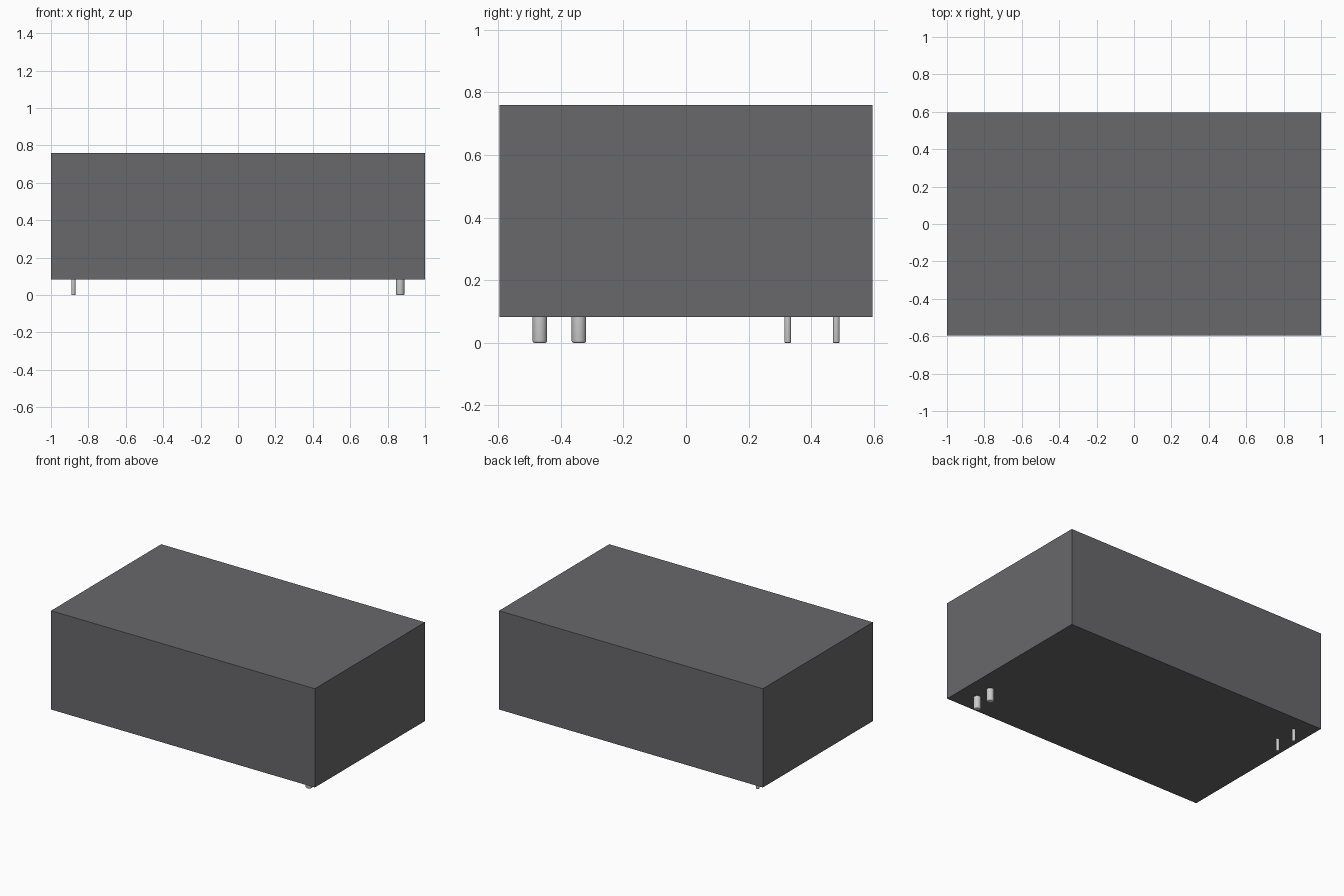
import bpy
import bmesh
from math import radians
from mathutils import Matrix

if "Cube" in bpy.data.objects:
    bpy.data.objects.remove(bpy.data.objects["Cube"])

BOTTOM, TOP = 0.083, 0.76


def finish(bm, name, material=None):
    mesh = bpy.data.meshes.new(name)
    bm.to_mesh(mesh)
    bm.free()
    obj = bpy.data.objects.new(name, mesh)
    bpy.context.collection.objects.link(obj)
    if material:
        mesh.materials.append(material)
    return obj


def add_pin(name, x, y, radius):
    """Round contact pin with a softened lower tip."""
    height = BOTTOM + 0.005
    bm = bmesh.new()
    bmesh.ops.create_cone(bm, cap_ends=True, segments=32, radius1=radius,
                          radius2=radius, depth=height,
                          matrix=Matrix.Translation((x, y, height / 2)))
    tip = [e for e in bm.edges if all(v.co.z < 0.001 for v in e.verts)]
    bmesh.ops.bevel(bm, geom=tip, offset=radius * 0.25, segments=3,
                    profile=0.5, affect='EDGES')
    obj = finish(bm, name)
    bpy.ops.object.select_all(action='DESELECT')
    obj.select_set(True)
    bpy.context.view_layer.objects.active = obj
    bpy.ops.object.shade_smooth_by_angle(angle=radians(35))


# Dark plastic housing
plastic = bpy.data.materials.new("dark_plastic")
plastic.diffuse_color = (0.14, 0.14, 0.15, 1)
plastic.use_nodes = True
plastic.node_tree.nodes["Principled BSDF"].inputs["Base Color"].default_value = plastic.diffuse_color
bm = bmesh.new()
bmesh.ops.create_cube(bm, size=1, matrix=Matrix.Translation((0, 0, (BOTTOM + TOP) / 2))
                      @ Matrix.Diagonal((2.0, 1.193, TOP - BOTTOM, 1)))
finish(bm, "housing", plastic)

# Thick pins on the right, thin pins on the left
for i, y in enumerate((-0.467, -0.342), 1):
    add_pin(f"thick_pin_{i}", 0.867, y, 0.023)
for i, y in enumerate((0.325, 0.48), 1):
    add_pin(f"thin_pin_{i}", -0.88, y, 0.011)
